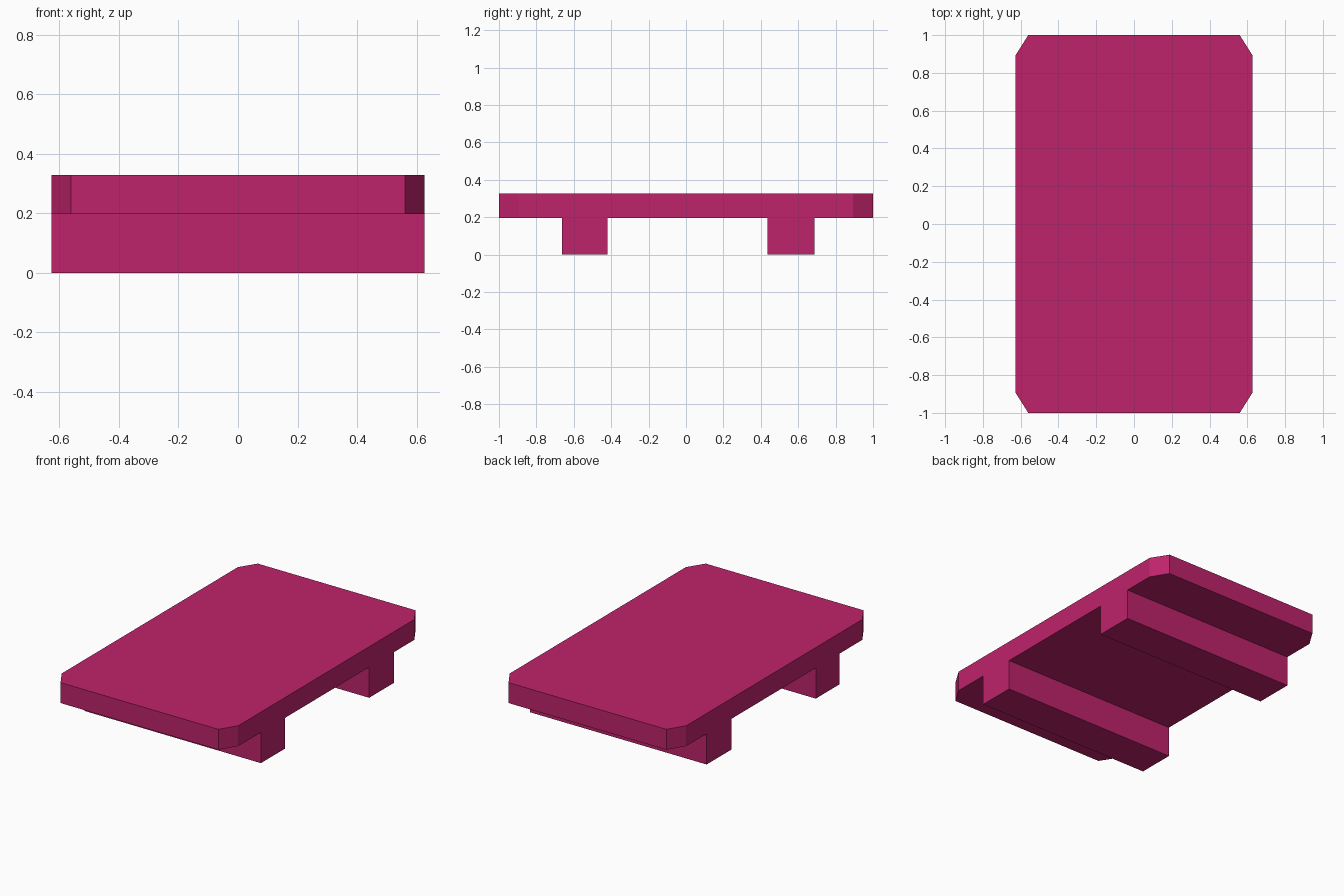
import bpy
import bmesh

cube = bpy.data.objects.get("Cube")
if cube:
    bpy.data.objects.remove(cube, do_unlink=True)

HALF_W, HALF_L = 0.627, 1.0
CUT_X, CUT_Y = 0.067, 0.107
UNDERSIDE, TOP = 0.197, 0.328

# Single flat colour
magenta = bpy.data.materials.new("magenta")
magenta.use_nodes = True
colour = (0.52, 0.017, 0.147, 1.0)
magenta.diffuse_color = colour
magenta.node_tree.nodes["Principled BSDF"].inputs["Base Color"].default_value = colour


def prism(name, outline, z0, z1):
    """Extrude a flat xy outline from z0 up to z1."""
    bm = bmesh.new()
    base = bm.faces.new([bm.verts.new((x, y, z0)) for x, y in outline])
    ext = bmesh.ops.extrude_face_region(bm, geom=[base], use_keep_orig=True)
    verts = [v for v in ext["geom"] if isinstance(v, bmesh.types.BMVert)]
    bmesh.ops.translate(bm, verts=verts, vec=(0, 0, z1 - z0))
    bmesh.ops.recalc_face_normals(bm, faces=bm.faces)
    mesh = bpy.data.meshes.new(name)
    bm.to_mesh(mesh)
    bm.free()
    mesh.materials.append(magenta)
    obj = bpy.data.objects.new(name, mesh)
    bpy.context.collection.objects.link(obj)
    return obj


# Top plate with clipped corners
right_side = [(HALF_W - CUT_X, -HALF_L), (HALF_W, CUT_Y - HALF_L),
              (HALF_W, HALF_L - CUT_Y), (HALF_W - CUT_X, HALF_L)]
outline = right_side + [(-x, y) for x, y in reversed(right_side)]
prism("top_plate", outline, UNDERSIDE, TOP)

# Full-width support bars underneath
for name, y0, y1 in (("front_bar", -0.663, -0.421), ("back_bar", 0.435, 0.686)):
    prism(name, [(-HALF_W, y0), (HALF_W, y0), (HALF_W, y1), (-HALF_W, y1)], 0, UNDERSIDE)
